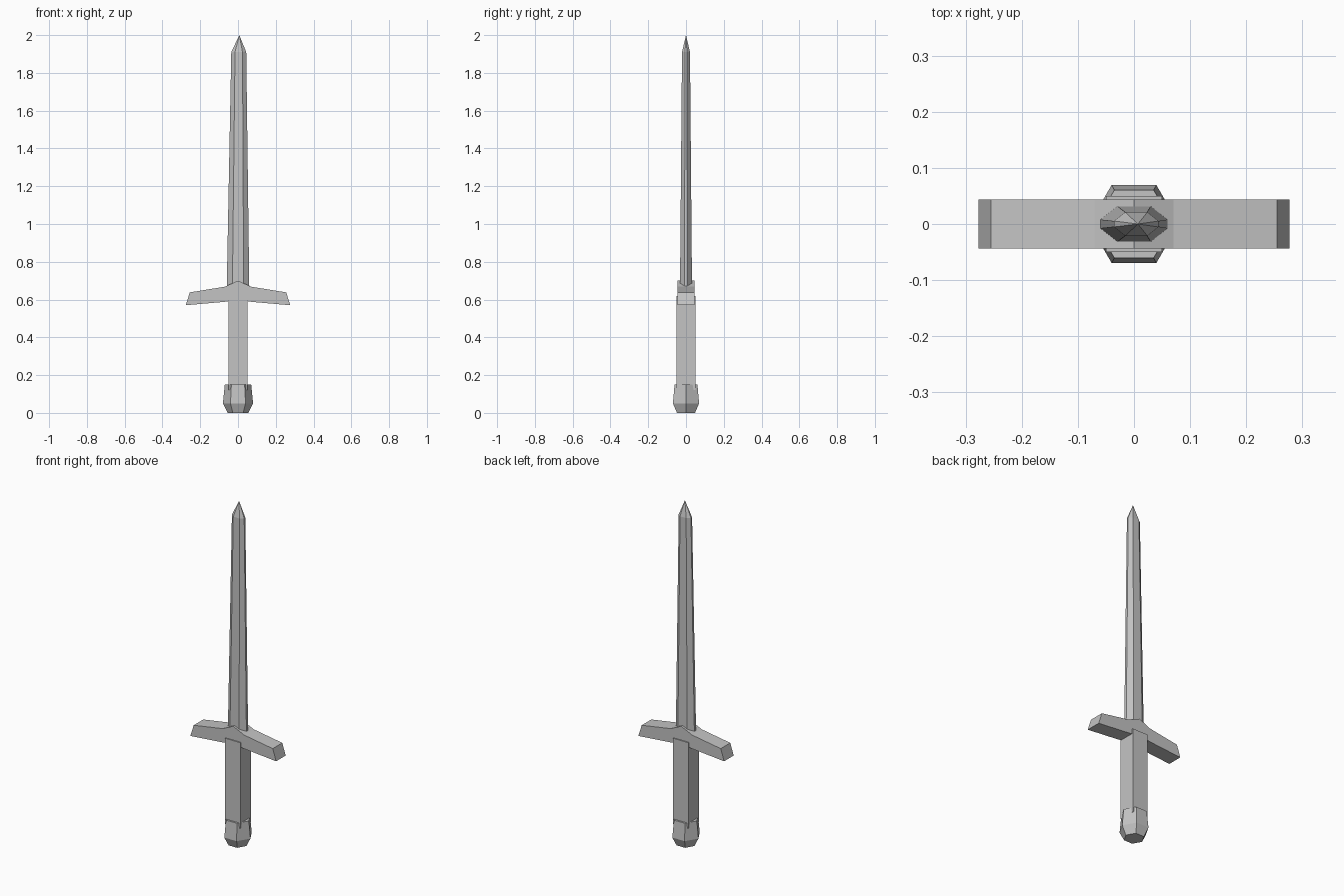
import bpy, bmesh, math

if "Cube" in bpy.data.objects:
    bpy.data.objects.remove(bpy.data.objects["Cube"])

steel = bpy.data.materials.new("steel grey")
steel.diffuse_color = (0.55, 0.55, 0.55, 1)
steel.use_nodes = True
steel.node_tree.nodes["Principled BSDF"].inputs["Base Color"].default_value = steel.diffuse_color


def make(name, bm):
    bmesh.ops.recalc_face_normals(bm, faces=bm.faces)
    mesh = bpy.data.meshes.new(name)
    bm.to_mesh(mesh)
    bm.free()
    mesh.materials.append(steel)
    obj = bpy.data.objects.new(name, mesh)
    bpy.context.collection.objects.link(obj)
    return obj


def loft(name, sections):
    """Join closed rings of equal point count and cap both ends."""
    bm = bmesh.new()
    rings = [[bm.verts.new(p) for p in s] for s in sections]
    n = len(rings[0])
    for a, b in zip(rings, rings[1:]):
        for i in range(n):
            j = (i + 1) % n
            bm.faces.new((a[i], a[j], b[j], b[i]))
    bm.faces.new(rings[0])
    bm.faces.new(rings[-1])
    bmesh.ops.remove_doubles(bm, verts=bm.verts, dist=1e-5)
    return make(name, bm)


def hexagon(r, z):
    return [(r * math.cos(i * math.pi / 3), r * math.sin(i * math.pi / 3), z)
            for i in range(6)]


def blade_ring(s, cx, z):
    # flat centre, bevelled sides, narrow cutting edges
    quarter = [(0.06, 0.008), (0.03, 0.032)]
    pts = quarter + [(-x, y) for x, y in quarter[::-1]]
    pts += [(-x, -y) for x, y in pts]
    return [(cx + x * s, y * s, z) for x, y in pts]


# pommel: tapered hexagonal cap
loft("pommel", [hexagon(0.055, 0), hexagon(0.08, 0.05), hexagon(0.07, 0.15)])

# grip: square bar, corners poking through the pommel
loft("grip", [[(x * 0.05, y * 0.05, z) for x, y in
               ((-1, -1), (1, -1), (1, 1), (-1, 1))] for z in (0.12, 0.62)])

# crossguard: mirrored profile, extruded front to back
top = [(0.255, 0.638), (0.07, 0.668)]
low = [(0.07, 0.588), (0.277, 0.57)]
profile = low + top + [(0, 0.70)] + [(-x, z) for x, z in (low + top)[::-1]] + [(0, 0.60)]
loft("crossguard", [[(x, y, z) for x, z in profile] for y in (-0.044, 0.044)])

# blade: long taper
loft("blade", [blade_ring(1.0, 0, 0.64), blade_ring(0.66, 0.004, 1.91)])

# blade point: pyramid on the blade's end
bm = bmesh.new()
base = [bm.verts.new(p) for p in blade_ring(0.66, 0.004, 1.91)]
tip = bm.verts.new((0.007, 0, 2.0))
for i in range(8):
    bm.faces.new((base[i], base[(i + 1) % 8], tip))
bm.faces.new(base)
make("blade_point", bm)
